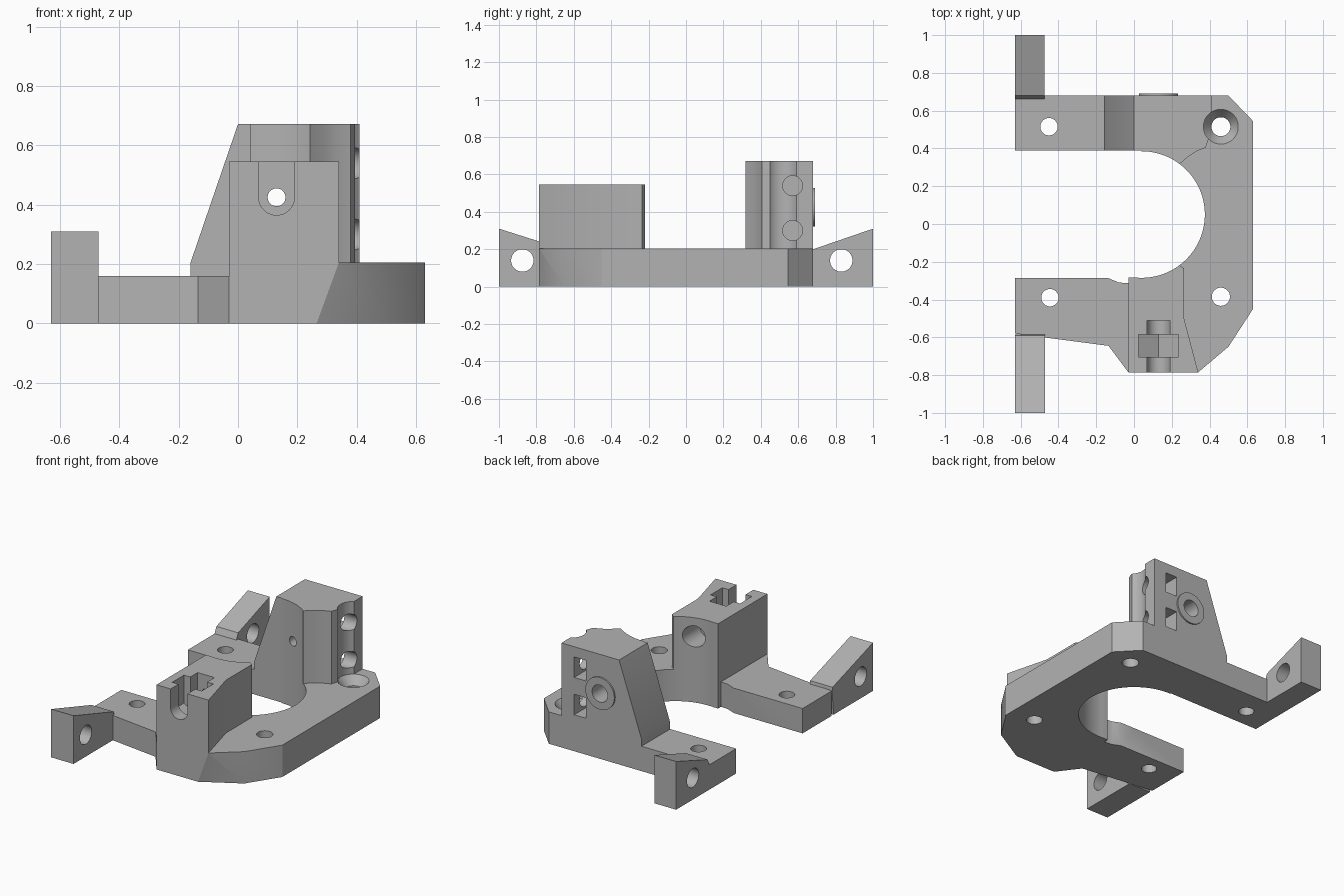
import bpy, bmesh, math
from mathutils import Vector

if "Cube" in bpy.data.objects:
    bpy.data.objects.remove(bpy.data.objects["Cube"], do_unlink=True)

grey = bpy.data.materials.new("plain grey")
grey.use_nodes = True
grey.diffuse_color = (0.45, 0.45, 0.45, 1)
grey.node_tree.nodes["Principled BSDF"].inputs["Base Color"].default_value = grey.diffuse_color


def prism(name, start, a, b, axis="z", end=None):
    """Solid between a profile at a and a matching profile at b along an axis."""
    place = {"x": lambda p, t: (t, p[0], p[1]),
             "y": lambda p, t: (p[0], t, p[1]),
             "z": lambda p, t: (p[0], p[1], t)}[axis]
    bm = bmesh.new()
    low = [bm.verts.new(place(p, a)) for p in start]
    high = [bm.verts.new(place(p, b)) for p in (end or start)]
    bm.faces.new(low)
    bm.faces.new(high[::-1])
    for i in range(len(low)):
        j = (i + 1) % len(low)
        if end and len(low) < 20:
            bm.faces.new((low[i], high[i], high[j]))
            bm.faces.new((low[i], high[j], low[j]))
        else:
            bm.faces.new((low[i], high[i], high[j], low[j]))
    bmesh.ops.recalc_face_normals(bm, faces=bm.faces)
    mesh = bpy.data.meshes.new(name)
    bm.to_mesh(mesh)
    bm.free()
    mesh.materials.append(grey)
    obj = bpy.data.objects.new(name, mesh)
    bpy.context.collection.objects.link(obj)
    return obj


def rect(u0, u1, v0, v1):
    return [(u0, v0), (u1, v0), (u1, v1), (u0, v1)]


def circle(u, v, r, n=64):
    return [(u + r * math.cos(math.tau * (i + 0.5) / n),
             v + r * math.sin(math.tau * (i + 0.5) / n)) for i in range(n)]


def combine(target, other, operation):
    """Bake one boolean into the target and drop the operand."""
    mod = target.modifiers.new("bool", "BOOLEAN")
    mod.operation, mod.object, mod.solver = operation, other, "EXACT"
    graph = bpy.context.evaluated_depsgraph_get()
    graph.update()
    baked = bpy.data.meshes.new_from_object(target.evaluated_get(graph))
    target.modifiers.clear()
    target.data = baked
    bpy.data.objects.remove(other, do_unlink=True)


def cut(*args, **kw):
    combine(bracket, prism("cutter", *args, **kw), "DIFFERENCE")


def add(*args, **kw):
    combine(bracket, prism("part", *args, **kw), "UNION")


# Base plate: C-shaped outline, its front corner pulled in at the bottom
LOW, HIGH = 0.16, 0.205
outline = [(-0.63, 0.39), (-0.63, 0.68), (0.50, 0.68), (0.63, 0.545),
           (0.63, -0.45), (0.50, -0.65), (0.34, -0.785), (-0.03, -0.785),
           (-0.135, -0.645), (-0.63, -0.58), (-0.63, -0.285), (-0.14, -0.285),
           (-0.08, -0.31), (-0.03, -0.313), (-0.03, -0.283), (0.04, -0.283),
           (0.04, 0.39)]
foot = [(0.265, -0.785) if p == (0.34, -0.785) else p for p in outline]
bracket = prism("mounting_bracket", foot, 0, HIGH, end=outline)

# Lowered arms
cut(rect(-0.8, -0.03, -0.9, 0.1), LOW, 0.4)
cut(rect(-0.8, -0.16, 0.1, 0.9), LOW, 0.4)

# Front tower
add([(-0.03, -0.785), (0.34, -0.785), (0.265, -0.5), (0.265, -0.235),
     (0.235, -0.215), (0.04, -0.2), (0.04, -0.283), (-0.03, -0.283)], 0.2, 0.545)

# Back tower with a sloping left side
sweep = [(0.24, 0.315), (0.285, 0.355), (0.33, 0.385), (0.38, 0.405), (0.395, 0.45)]
add([(-0.16, 0.39), (0.04, 0.39), (0.04, 0.3)] + sweep +
    [(0.41, 0.46), (0.41, 0.68), (-0.16, 0.68)], 0.19, 0.672)
cut([(-0.16, HIGH), (0.0, 0.672), (0.0, 0.8), (-0.3, 0.8), (-0.3, HIGH)],
    0.2, 0.9, "y")

# Side ears with sloping tops
add([(0.66, 0), (1, 0), (1, 0.31), (0.68, 0.2), (0.66, 0.155)], -0.63, -0.475, "x")
add([(-1, 0), (-0.6, 0), (-0.585, 0.155), (-0.59, 0.18), (-1, 0.31)], -0.63, -0.47, "x")
for y in (-0.875, 0.83):
    cut(circle(y, 0.14, 0.06), -0.8, -0.3, "x")

# Raised ring on the back tower
HX, HZ = 0.13, 0.425
add(circle(HX, HZ, 0.103), 0.66, 0.69, "y")

# Large central bore
cut(circle(0.04, 0.05, 0.335, 128), -0.1, 1)

# Vertical screw holes, one countersunk with a clearance groove above
for x, y, r in ((-0.45, 0.515, 0.046), (-0.445, -0.39, 0.046),
                (0.46, 0.515, 0.05), (0.46, -0.385, 0.048)):
    cut(circle(x, y, r), -0.1, 0.4)
cut(circle(0.46, 0.515, 0.05), 0.15, HIGH, end=circle(0.46, 0.515, 0.092))
cut(circle(0.46, 0.515, 0.092), HIGH, 0.9)

# Long adjusting-screw hole with wider ends
cut(circle(HX, HZ, 0.03), -0.9, 0.9, "y")
cut(circle(HX, HZ, 0.068), -0.42, -0.1, "y")
cut(circle(HX, HZ, 0.055), 0.56, 0.9, "y")

# Open U slot and hexagonal nut trap in the front tower
arc = [(HX + 0.06 * math.cos(a), HZ + 0.06 * math.sin(a))
       for a in (math.pi * (1 + i / 24) for i in range(25))]
cut(arc + [(HX + 0.06, 0.8), (HX - 0.06, 0.8)], -0.9, -0.51, "y")
cut([(HX - 0.105, 0.365), (HX, 0.304), (HX + 0.105, 0.365),
     (HX + 0.105, 0.8), (HX - 0.105, 0.8)], -0.705, -0.585, "y")

# Nut pockets and cross holes in the back tower
for z in (0.30, 0.54):
    cut(rect(0.235, 0.32, z - 0.066, z + 0.066), 0.5, 0.9, "y")
    cut(circle(0.57, z, 0.053), 0.25, 0.6, "x")

# Smooth curves, sharp edges
bpy.ops.object.select_all(action="DESELECT")
bracket.select_set(True)
bpy.context.view_layer.objects.active = bracket
bpy.ops.object.shade_smooth_by_angle(angle=math.radians(25))
